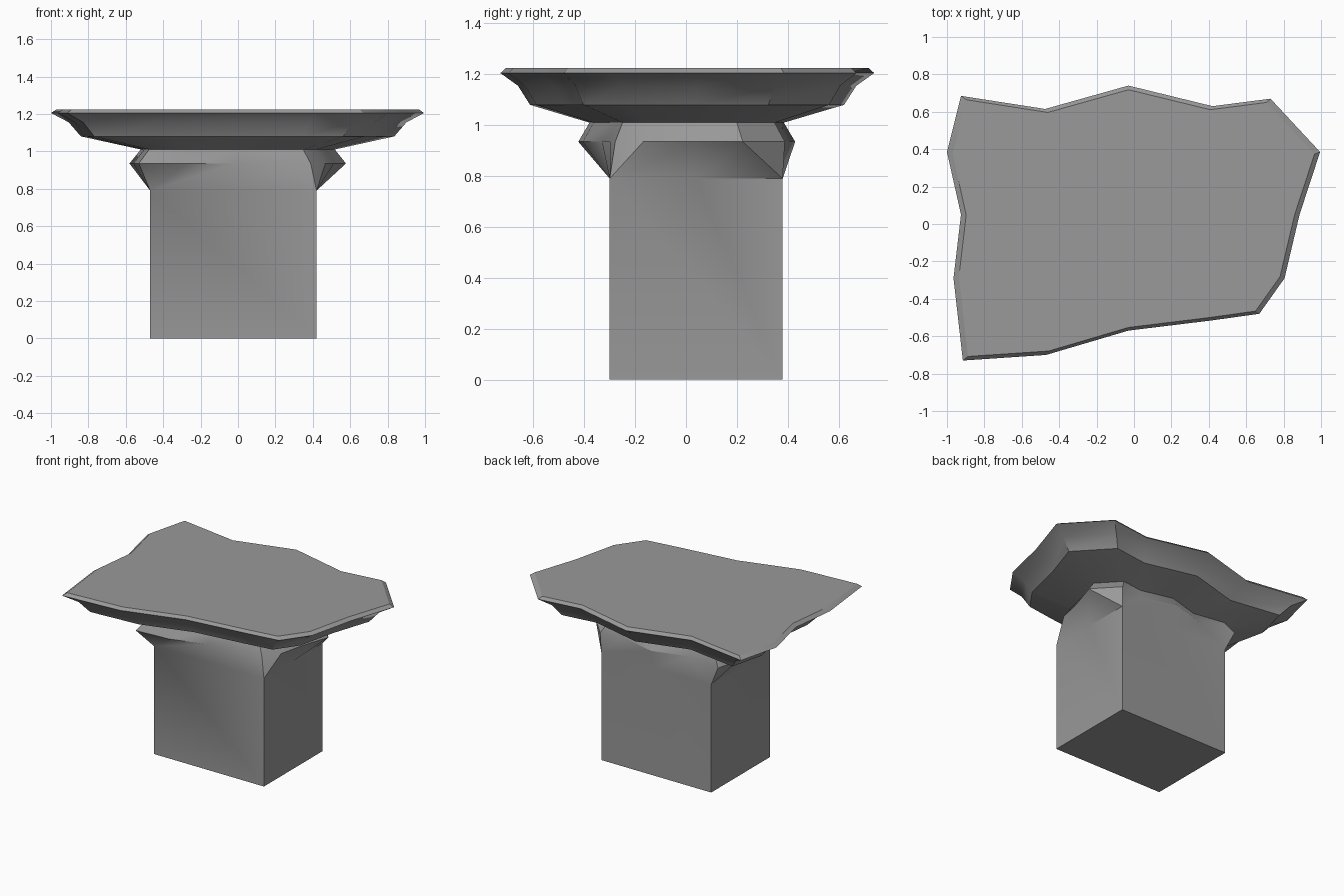
import bpy, bmesh, math
from mathutils import Vector

cube = bpy.data.objects.get("Cube")
if cube:
    bpy.data.objects.remove(cube, do_unlink=True)

stone = bpy.data.materials.new("grey_stone")
stone.use_nodes = True
GREY = (0.32, 0.32, 0.32, 1)
stone.diffuse_color = GREY
stone.node_tree.nodes["Principled BSDF"].inputs["Base Color"].default_value = GREY

# Irregular slab outline: sixteen points, four per side, corners at every fourth
outline = [(-.915, -.73), (-.47, -.70), (-.03, -.57), (.42, -.515),
           (.67, -.48), (.805, -.29), (.885, .05), (.995, .385),
           (.73, .67), (.42, .63), (-.03, .74), (-.475, .615),
           (-.925, .685), (-1.0, .385), (-.925, .05), (-.965, -.29)]
N = len(outline)

# Ring scale and height, from the neck up to the table top
profile = [(.58, .935), (.52, 1.01), (.84, 1.08), (.905, 1.155), (1, 1.205), (.97, 1.225)]

# Column footprint
x0, x1, y0, y1 = -.47, .42, -.30, .38
corners = [Vector((x0, y0, 0)), Vector((x1, y0, 0)), Vector((x1, y1, 0)), Vector((x0, y1, 0))]
COLUMN_TOP = Vector((0, 0, .79))

bm = bmesh.new()

# Flared neck and slab
rings = [[bm.verts.new((x * s, y * s, z)) for x, y in outline] for s, z in profile]
for low, high in zip(rings, rings[1:]):
    for i in range(N):
        j = (i + 1) % N
        bm.faces.new((low[i], low[j], high[j], high[i]))
bm.faces.new(rings[-1])

# Square column
base = [bm.verts.new(c) for c in corners]
top = [bm.verts.new(c + COLUMN_TOP) for c in corners]
mid = [bm.verts.new((corners[k] + corners[(k + 1) % 4]) / 2 + COLUMN_TOP) for k in range(4)]
bm.faces.new(base[::-1])
neck = rings[0]
for k in range(4):
    n = (k + 1) % 4
    bm.faces.new((base[k], base[n], top[n], mid[k], top[k]))
    # Side halves and corner fans joining the column to the neck
    a = 4 * k
    bm.faces.new((top[k], mid[k], neck[a + 2], neck[a + 1]))
    bm.faces.new((mid[k], top[n], neck[a + 3], neck[a + 2]))
    bm.faces.new((top[k], neck[a], neck[a - 1]))
    bm.faces.new((top[k], neck[a + 1], neck[a]))

bmesh.ops.recalc_face_normals(bm, faces=bm.faces)
mesh = bpy.data.meshes.new("stone_table")
bm.to_mesh(mesh)
bm.free()
mesh.materials.append(stone)
table = bpy.data.objects.new("stone_table", mesh)
bpy.context.collection.objects.link(table)

# Soft shading with sharp edges kept
bpy.ops.object.select_all(action='DESELECT')
table.select_set(True)
bpy.context.view_layer.objects.active = table
bpy.ops.object.shade_smooth_by_angle(angle=math.radians(30))
